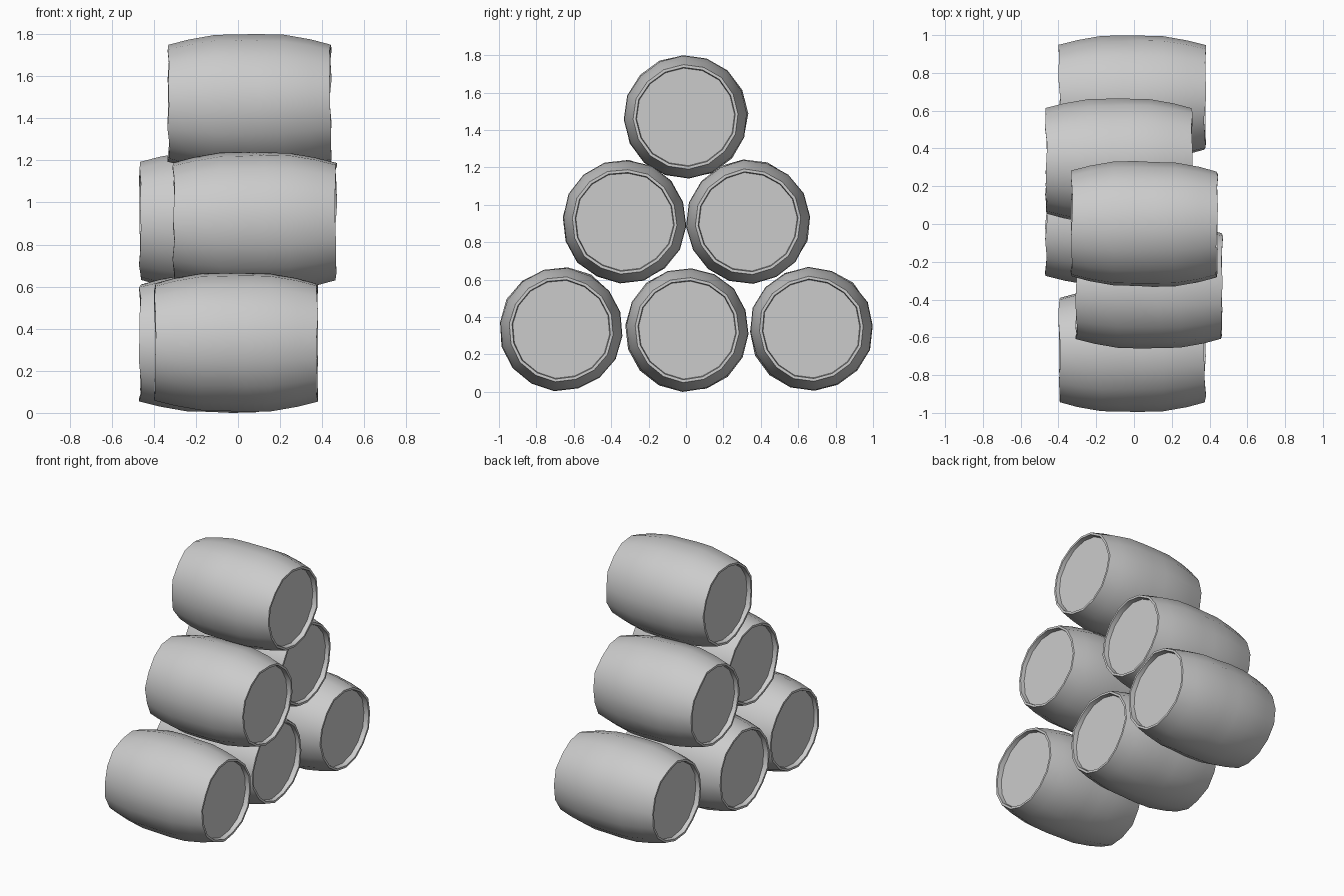
import bpy, bmesh, math, random
from mathutils import Vector

if "Cube" in bpy.data.objects:
    bpy.data.objects.remove(bpy.data.objects["Cube"])

random.seed(4)
SIDES = 16
HALF = 0.385   # half length of a barrel
DEPTH = 0.03   # how far the heads are recessed

# Half profile (x along the axis, radius); mirrored for the other half
HALF_PROFILE = [(HALF - DEPTH, 0.262), (HALF, 0.266), (HALF, 0.281),
                (0.29, 0.306), (0.165, 0.328), (0.05, 0.331)]
PROFILE = [(-x, r) for x, r in HALF_PROFILE] + HALF_PROFILE[::-1]


def barrel(name, x, y, z, turn):
    bm = bmesh.new()
    # one roughness offset per stave edge so rim thickness stays even
    rough = [[(random.uniform(-.006, .006), random.uniform(-.004, .003))
              for _ in range(SIDES)] for _ in range(2)]
    rings = []
    for px, r in PROFILE:
        ring = []
        for i in range(SIDES):
            a = turn + math.tau * i / SIDES
            dx, dr = rough[int(px > 0)][i]
            if abs(px) < HALF:
                dx = 0
            ring.append(bm.verts.new(Vector((px + dx, (r + dr) * math.cos(a),
                                             (r + dr) * math.sin(a)))))
        rings.append(ring)
    # staves and rims
    for a, b in zip(rings, rings[1:]):
        for i in range(SIDES):
            j = (i + 1) % SIDES
            bm.faces.new((a[i], a[j], b[j], b[i]))
    # recessed flat heads
    bm.faces.new(rings[0])
    bm.faces.new(rings[-1])
    bmesh.ops.recalc_face_normals(bm, faces=bm.faces)

    mesh = bpy.data.meshes.new(name)
    bm.to_mesh(mesh)
    bm.free()
    obj = bpy.data.objects.new(name, mesh)
    bpy.context.collection.objects.link(obj)
    obj.location = (x, y, z)
    bpy.ops.object.select_all(action='DESELECT')
    obj.select_set(True)
    bpy.context.view_layer.objects.active = obj
    bpy.ops.object.shade_smooth_by_angle(angle=math.radians(35))


# Pyramid stack, each barrel slid slightly along its axis
barrel("bottom_front_barrel", -0.01, -0.668, 0.335, -1.68)
barrel("bottom_middle_barrel", -0.08, 0.005, 0.333, 1.5)
barrel("bottom_back_barrel", -0.01, 0.67, 0.337, 0.05)
barrel("middle_front_barrel", 0.08, -0.33, 0.91, 1.5)
barrel("middle_back_barrel", -0.08, 0.333, 0.91, 1.65)
barrel("top_barrel", 0.055, 0.0, 1.472, 1.62)
